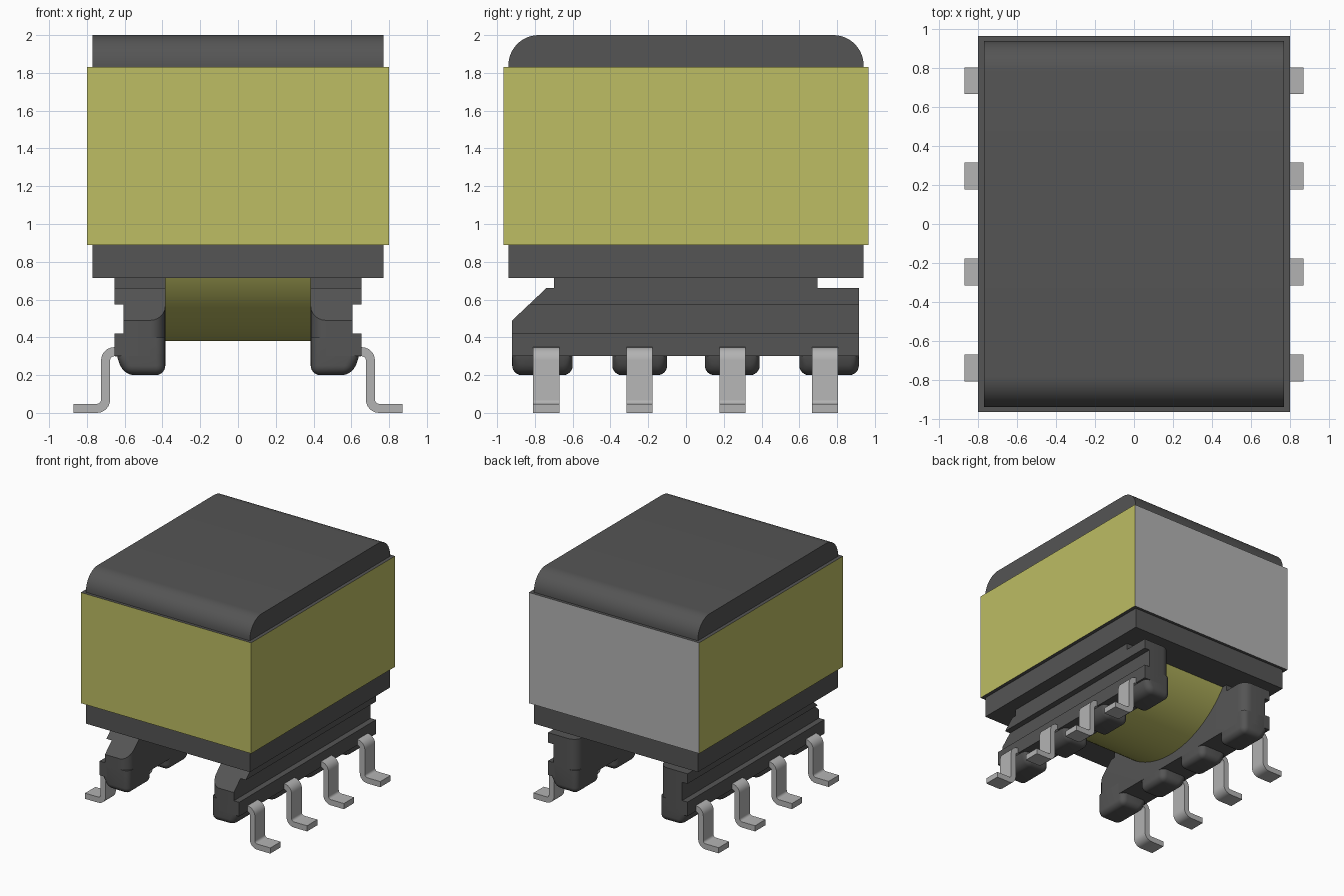
import bpy, bmesh
from math import sin, cos, pi, radians, sqrt
from mathutils import Vector

if "Cube" in bpy.data.objects:
    bpy.data.objects.remove(bpy.data.objects["Cube"], do_unlink=True)


def material(name, rgb):
    m = bpy.data.materials.new(name)
    m.use_nodes = True
    m.diffuse_color = (*rgb, 1)
    m.node_tree.nodes["Principled BSDF"].inputs["Base Color"].default_value = (*rgb, 1)
    return m


DARK = material("dark grey", (0.09, 0.09, 0.09))
YELLOW = material("tape yellow", (0.51, 0.51, 0.125))
SILVER = material("light grey metal", (0.45, 0.45, 0.45))


def finish(bm, name, mats, mirror=False, rule=None):
    """Turn a bmesh into a shaded object, optionally mirrored across x."""
    bmesh.ops.recalc_face_normals(bm, faces=bm.faces)
    if rule:
        for f in bm.faces:
            f.material_index = rule(f.normal)
    me = bpy.data.meshes.new(name)
    bm.to_mesh(me)
    bm.free()
    ob = bpy.data.objects.new(name, me)
    bpy.context.collection.objects.link(ob)
    for m in mats:
        me.materials.append(m)
    bpy.ops.object.select_all(action='DESELECT')
    ob.select_set(True)
    bpy.context.view_layer.objects.active = ob
    bpy.ops.object.shade_smooth_by_angle(angle=radians(30))
    if mirror:
        mod = ob.modifiers.new("Mirror", 'MIRROR')
        mod.use_mirror_merge = False
    return ob


def prism(profile, axis, lo, hi):
    """Extrude a 2D profile along x (profile is y, z) or y (profile is x, z)."""
    bm = bmesh.new()
    place = (lambda a, b: (lo, a, b)) if axis == 'x' else (lambda a, b: (a, lo, b))
    face = bm.faces.new([bm.verts.new(place(a, b)) for a, b in profile])
    ext = bmesh.ops.extrude_face_region(bm, geom=[face])
    step = (hi - lo, 0, 0) if axis == 'x' else (0, hi - lo, 0)
    bmesh.ops.translate(bm, vec=step, verts=[v for v in ext["geom"] if isinstance(v, bmesh.types.BMVert)])
    bmesh.ops.recalc_face_normals(bm, faces=bm.faces)
    return bm


def box(x0, x1, y0, y1, z0, z1):
    return prism([(y0, z0), (y1, z0), (y1, z1), (y0, z1)], 'x', x0, x1)


def arc(cx, cy, r, a0, a1, n):
    angles = [radians(a0 + (a1 - a0) * i / n) for i in range(n + 1)]
    return [(cx + r * cos(a), cy + r * sin(a)) for a in angles]


def bevel(bm, width, test):
    edges = [e for e in bm.edges if test(e)]
    bmesh.ops.bevel(bm, geom=edges, offset=width, segments=6, profile=0.5, affect='EDGES')


def chamfer_front(bm):
    """Slice off the upper front corner of a rail and cap the cut."""
    cut = bmesh.ops.bisect_plane(bm, geom=bm.verts[:] + bm.edges[:] + bm.faces[:],
                                 plane_co=(0, -0.92, 0.49), plane_no=(0, -0.17, 0.18),
                                 clear_outer=True)
    edges = [e for e in cut["geom_cut"] if isinstance(e, bmesh.types.BMEdge)]
    bmesh.ops.holes_fill(bm, edges=edges)


# Core block with its two long top edges rounded
top = arc(0.78, 1.84, 0.16, 0, 90, 12) + arc(-0.78, 1.84, 0.16, 90, 180, 12)
finish(prism([(-0.94, 0.715), (0.94, 0.715)] + top, 'x', -0.77, 0.77), "core", [DARK])


# Tape band: yellow sides, grey back, dark rims
def band_colour(n):
    return 2 if abs(n.z) > 0.5 else 1 if n.y > 0.5 else 0


finish(box(-0.8, 0.8, -0.965, 0.965, 0.89, 1.83), "tape_band",
       [YELLOW, SILVER, DARK], rule=band_colour)

# Round winding bulging out under the core
finish(prism(arc(0, 1.18, 0.8, 205, 335, 40), 'x', -0.4, 0.4), "winding", [YELLOW])

# Side rails: filleted body, two outer ridges and a top spacer
INNER = 0.385


def inner_vertical(e):
    a, b = e.verts
    return abs(a.co.z - b.co.z) > 0.1 and abs(a.co.x - INNER) < 0.01 and abs(b.co.x - INNER) < 0.01


body = box(INNER, 0.605, -0.92, 0.915, 0.30, 0.66)
bevel(body, 0.08, inner_vertical)
chamfer_front(body)
finish(body, "rail_body", [DARK], mirror=True)

finish(box(0.6, 0.655, -0.92, 0.915, 0.30, 0.42), "rail_lower_ridge", [DARK], mirror=True)
ridge = box(0.6, 0.655, -0.92, 0.915, 0.575, 0.66)
chamfer_front(ridge)
finish(ridge, "rail_upper_ridge", [DARK], mirror=True)
finish(box(INNER, 0.655, -0.7, 0.695, 0.65, 0.72), "rail_spacer", [DARK], mirror=True)

# Rounded feet below the rails
foot_profile = [(INNER, 0.4), (INNER, 0.2), (0.595, 0.2), (0.645, 0.29), (0.645, 0.4)]
for i, (y0, y1) in enumerate([(-0.92, -0.6), (-0.39, -0.1), (0.1, 0.39), (0.6, 0.915)]):
    foot = prism(foot_profile, 'y', y0, y1)
    bevel(foot, 0.05, lambda e: min(v.co.z for v in e.verts) < 0.3)
    finish(foot, f"foot_{i + 1}", [DARK], mirror=True)

# Gull-wing pins: outer outline going out, inner outline coming back
R_OUT, R_IN = 0.07, 0.022
outline = ([(0.56, 0.348)] + arc(0.655, 0.278, R_OUT, 90, 0, 6)
           + arc(0.747, 0.07, R_IN, 180, 270, 6)
           + [(0.87, 0.048), (0.87, 0)]
           + arc(0.747, 0.07, R_OUT, 270, 180, 6)
           + arc(0.655, 0.278, R_IN, 0, 90, 6) + [(0.56, 0.297)])
for i, y in enumerate((-0.74, -0.247, 0.247, 0.735)):
    finish(prism(outline, 'y', y - 0.069, y + 0.069), f"pin_{i + 1}", [SILVER], mirror=True)
